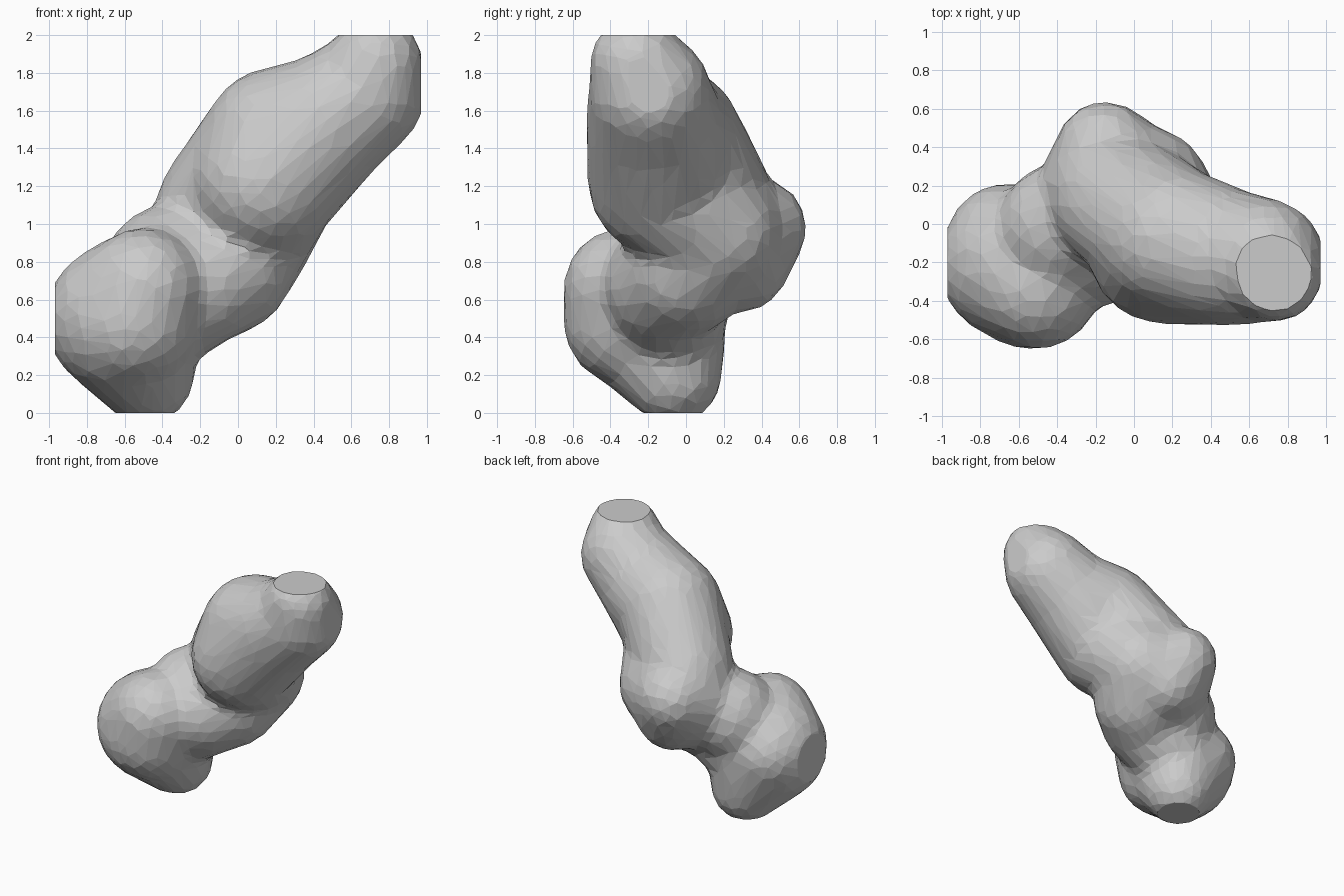
import bpy, bmesh
from mathutils import Matrix, Vector

if "Cube" in bpy.data.objects:
    bpy.data.objects.remove(bpy.data.objects["Cube"])

GROW = 0.012  # offsets the slight shrink from smoothing

# Control balls: centre x, y, z and radius
balls = {
    "low": (-0.61, -0.20, 0.50, 0.40), "low_back": (-0.67, -0.10, 0.52, 0.30),
    "foot": (-0.49, -0.07, 0.20, 0.25), "low_side": (-0.50, -0.08, 0.45, 0.28),
    "front_a": (-0.55, -0.31, 0.48, 0.33), "front_b": (-0.50, -0.33, 0.66, 0.31),
    "bridge": (-0.37, -0.02, 0.76, 0.33), "belly": (-0.20, -0.10, 0.68, 0.32),
    "under": (-0.05, 0.00, 0.76, 0.33),
    "rear": (-0.10, 0.18, 0.91, 0.38), "rear_tip": (-0.15, 0.38, 0.98, 0.25),
    "rear_low": (-0.08, 0.28, 0.80, 0.26), "rear_side": (0.07, 0.17, 0.95, 0.32),
    "rear_top": (-0.07, 0.12, 1.09, 0.35),
    "trunk": (0.15, -0.13, 1.22, 0.38), "shoulder": (0.20, -0.08, 1.45, 0.37),
    "arm": (0.47, -0.17, 1.54, 0.35),
    "end": (0.67, -0.19, 1.69, 0.315), "tip": (0.73, -0.26, 1.85, 0.24),
}
# Each lobe is the skin stretched over a few balls
lobes = [
    ("low", "low_back", "foot", "low_side"), ("low", "front_a", "front_b"),
    ("low_side", "belly"), ("bridge", "belly"), ("belly", "under"),
    ("under", "rear_side"), ("rear", "rear_tip", "rear_low"),
    ("rear", "rear_side", "rear_top"), ("rear_top", "shoulder"),
    ("trunk", "rear_side"), ("trunk", "shoulder"), ("trunk", "arm"),
    ("shoulder", "arm"), ("arm", "end"), ("end", "tip"),
]


def ball_points(name):
    x, y, z, r = balls[name]
    tmp = bmesh.new()
    bmesh.ops.create_icosphere(tmp, subdivisions=3, radius=r + GROW,
                               matrix=Matrix.Translation((x, y, z)))
    pts = [v.co.copy() for v in tmp.verts]
    tmp.free()
    return pts


bm = bmesh.new()
for names in lobes:
    verts = [bm.verts.new(p) for n in names for p in ball_points(n)]
    bmesh.ops.convex_hull(bm, input=verts)
    bmesh.ops.delete(bm, geom=[v for v in bm.verts if not v.link_faces], context='VERTS')
mesh = bpy.data.meshes.new("lumpy_body")
bm.to_mesh(mesh)
bm.free()
body = bpy.data.objects.new("lumpy_body", mesh)
bpy.context.collection.objects.link(body)

# Fuse the lobes, soften the creases, then reduce to coarse facets
fuse = body.modifiers.new("fuse", 'REMESH')
fuse.mode = 'VOXEL'
fuse.voxel_size = 0.04
soft = body.modifiers.new("soften", 'SMOOTH')
soft.factor = 0.5
soft.iterations = 8
facet = body.modifiers.new("facet", 'DECIMATE')
facet.ratio = 0.11
final = bpy.data.meshes.new_from_object(
    body.evaluated_get(bpy.context.evaluated_depsgraph_get()))
body.modifiers.clear()
body.data = final

# Slice the flat caps at the bottom, top, left and right ends
bm = bmesh.new()
bm.from_mesh(final)
caps = [((0, 0, 0), (0, 0, -1)), ((0, 0, 2), (0, 0, 1)),
        ((-0.97, 0, 0), (-1, 0, 0)), ((0.97, 0, 0), (1, 0, 0))]
for co, no in caps:
    bmesh.ops.bisect_plane(bm, geom=bm.verts[:] + bm.edges[:] + bm.faces[:],
                           plane_co=Vector(co), plane_no=Vector(no), clear_outer=True)
    bmesh.ops.holes_fill(bm, edges=[e for e in bm.edges if e.is_boundary], sides=0)
bmesh.ops.recalc_face_normals(bm, faces=bm.faces[:])
for f in bm.faces:
    f.smooth = False
bm.to_mesh(final)
bm.free()
